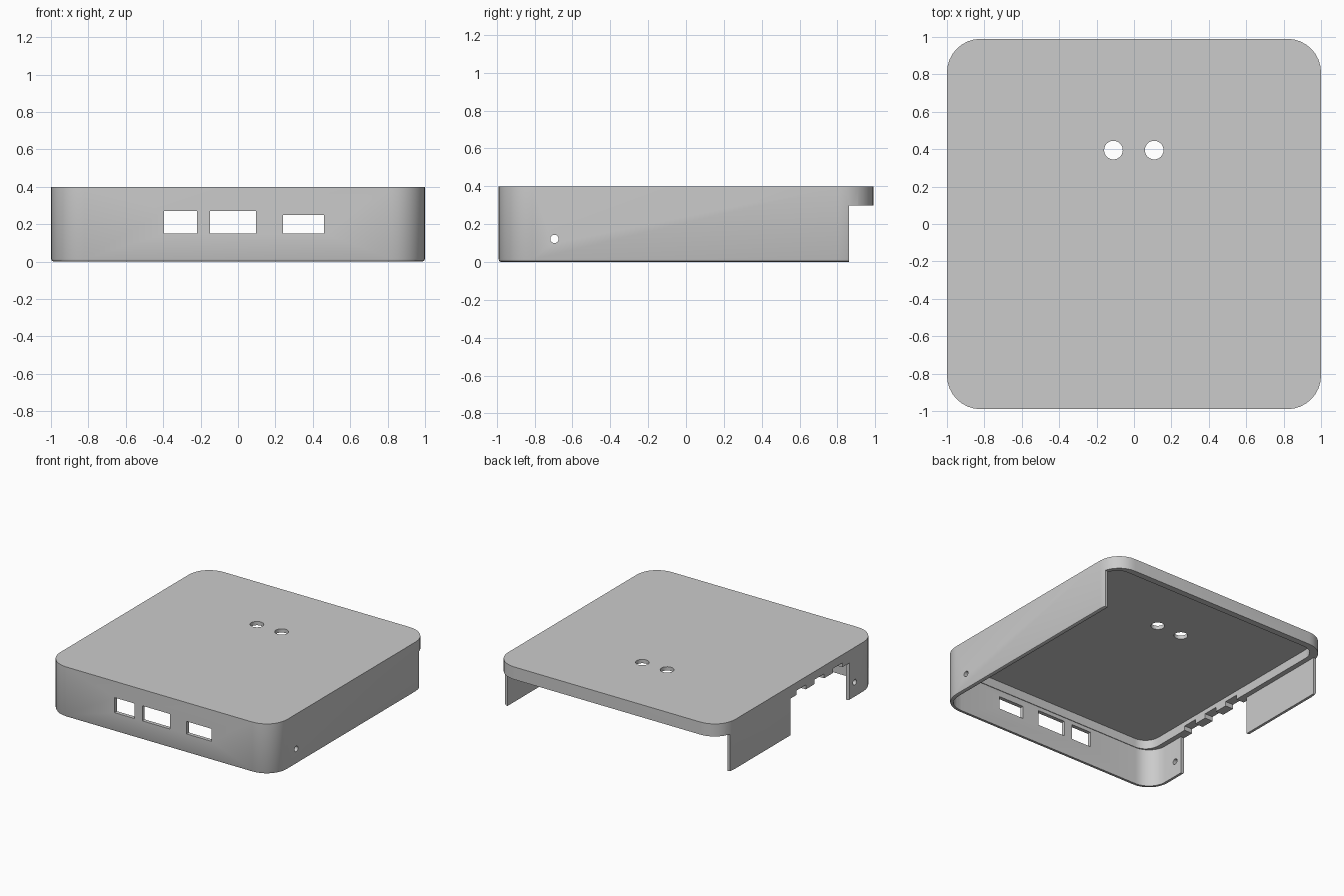
import bpy
import bmesh
import math
from mathutils import Matrix

cube = bpy.data.objects.get("Cube")
if cube:
    bpy.data.objects.remove(cube, do_unlink=True)

grey = bpy.data.materials.new("light_grey")
grey.use_nodes = True
grey.diffuse_color = (0.6, 0.6, 0.6, 1)
grey.node_tree.nodes["Principled BSDF"].inputs["Base Color"].default_value = (0.6, 0.6, 0.6, 1)


def add_object(name, bm):
    mesh = bpy.data.meshes.new(name)
    bmesh.ops.recalc_face_normals(bm, faces=bm.faces)
    bm.to_mesh(mesh)
    bm.free()
    mesh.materials.append(grey)
    obj = bpy.data.objects.new(name, mesh)
    bpy.context.collection.objects.link(obj)
    return obj


def slab(name, xs, ys, zs, radius=0, chamfer=0):
    """Upright block with rounded corners and an optional chamfered bottom rim."""
    bm = bmesh.new()
    size = [b - a for a, b in (xs, ys, zs)]
    mid = [(a + b) / 2 for a, b in (xs, ys, zs)]
    bmesh.ops.create_cube(bm, size=1, matrix=Matrix.Translation(mid) @ Matrix.Diagonal((*size, 1)))
    if radius:
        upright = [e for e in bm.edges if abs(e.verts[0].co.z - e.verts[1].co.z) > 0.01]
        bmesh.ops.bevel(bm, geom=upright, offset=radius, segments=8, profile=0.5, affect='EDGES')
    if chamfer:
        rim = [e for e in bm.edges if all(v.co.z < zs[0] + 0.001 for v in e.verts)]
        bmesh.ops.bevel(bm, geom=rim, offset=chamfer, segments=2, profile=0.5, affect='EDGES')
    return add_object(name, bm)


def rod(name, centre, radius, depth, turn=None):
    bm = bmesh.new()
    matrix = Matrix.Translation(centre)
    if turn:
        matrix = matrix @ Matrix.Rotation(math.pi / 2, 4, turn)
    bmesh.ops.create_cone(bm, cap_ends=True, segments=24, radius1=radius,
                          radius2=radius, depth=depth, matrix=matrix)
    return add_object(name, bm)


# Solid case with rounded corners and softened bottom rim
case = slab("case_cover", (-1, 1), (-0.99, 0.99), (0, 0.4), radius=0.18, chamfer=0.015)

# Hollow interior: wide below, stopping at a side ledge and back lip above
cutters = [
    slab("lower_cavity", (-0.97, 0.97), (-0.96, 1.2), (-0.1, 0.30), radius=0.15),
    slab("upper_pocket", (-0.93, 0.965), (-0.955, 0.94), (-0.2, 0.37), radius=0.12),
    slab("open_back", (-1.2, 1.2), (0.86, 1.3), (-0.3, 0.30)),
    slab("side_opening", (-1.1, -0.9), (-0.63, 0.11), (-0.15, 0.30)),
]

# Front port windows
for x0, x1, top in ((-0.395, -0.22, 0.27), (-0.15, 0.095, 0.27), (0.24, 0.46, 0.25)):
    cutters.append(slab("port_window", (x0, x1), (-1.1, -0.8), (0.15, top)))

# Notches in the ledge over the side opening
for y in (-0.48, -0.25, -0.02):
    cutters.append(slab("ledge_notch", (-1.15, -0.91), (y - 0.06, y + 0.06), (0.2, 0.335)))

# Round holes through the lid and both sides
for x in (-0.11, 0.108):
    cutters.append(rod("lid_hole", (x, 0.395, 0.4), 0.05, 0.3))
cutters.append(rod("side_hole", (0, -0.695, 0.122), 0.022, 2.4, 'Y'))

for cutter in cutters:
    cutter.hide_render = True
    mod = case.modifiers.new(cutter.name, 'BOOLEAN')
    mod.operation = 'DIFFERENCE'
    mod.solver = 'EXACT'
    mod.object = cutter

# Bake the cuts and discard the helpers
bpy.context.view_layer.update()
graph = bpy.context.evaluated_depsgraph_get()
baked = bpy.data.meshes.new_from_object(case.evaluated_get(graph))
case.modifiers.clear()
case.data = baked
for cutter in cutters:
    bpy.data.objects.remove(cutter, do_unlink=True)

for obj in bpy.context.selected_objects:
    obj.select_set(False)
bpy.context.view_layer.objects.active = case
case.select_set(True)
bpy.ops.object.shade_smooth_by_angle(angle=math.radians(30))
